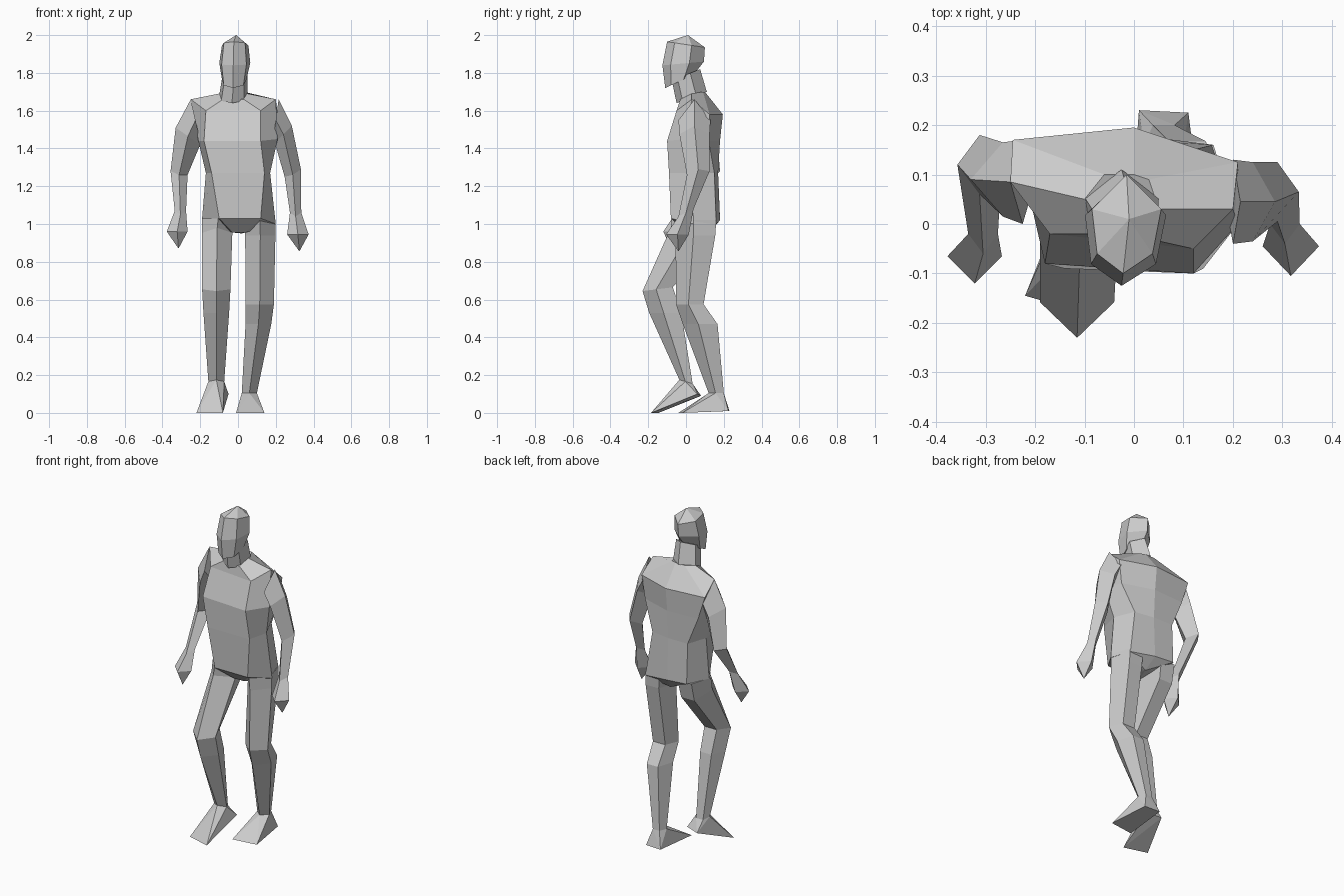
import bpy
import bmesh
from mathutils import Vector

cube = bpy.data.objects.get("Cube")
if cube:
    bpy.data.objects.remove(cube, do_unlink=True)

# One plain grey for the whole figure
grey = bpy.data.materials.new("plain_grey")
grey.use_nodes = True
colour = (0.6, 0.6, 0.6, 1)
grey.diffuse_color = colour
grey.node_tree.nodes["Principled BSDF"].inputs["Base Color"].default_value = colour

# Unit cross-sections as (outward, backward) offsets
DIAMOND = [(0, -1), (1, 0), (0, 1), (-1, 0)]
LEG = [(0, -1), (1, -.1), (.55, 1), (-.55, 1), (-1, -.1)]
HEAD = [(-.1, -1), (.75, -.6), (1, .3), (0, 1), (-1, .3), (-.85, -.6)]


def finish(name, bm):
    """Turn a bmesh into a flat-shaded object."""
    bmesh.ops.recalc_face_normals(bm, faces=bm.faces[:])
    mesh = bpy.data.meshes.new(name)
    bm.to_mesh(mesh)
    bm.free()
    mesh.materials.append(grey)
    obj = bpy.data.objects.new(name, mesh)
    bpy.context.collection.objects.link(obj)
    return obj


def ring(profile, side, centre, rx, ry, tilt_x=0, tilt_y=0):
    """Place a cross-section; the tilts raise its outer and rear points."""
    cx, cy, cz = centre
    return [Vector((cx + side * rx * u, cy + ry * v, cz + tilt_x * u + tilt_y * v))
            for u, v in profile]


def loft(name, rings, tip=None):
    """Skin a stack of rings, closing the end flat or to a point."""
    bm = bmesh.new()
    rows = [[bm.verts.new(p) for p in r] for r in rings]
    count = len(rows[0])
    for a, b in zip(rows, rows[1:]):
        for i in range(count):
            j = (i + 1) % count
            bm.faces.new((a[i], a[j], b[j], b[i]))
    bm.faces.new(rows[0])
    if tip:
        end = bm.verts.new(tip)
        for i in range(count):
            bm.faces.new((rows[-1][i], rows[-1][(i + 1) % count], end))
    else:
        bm.faces.new(rows[-1])
    return finish(name, bm)


def hull(name, points):
    """Wrap points in a convex solid."""
    bm = bmesh.new()
    for p in points:
        bm.verts.new(p)
    result = bmesh.ops.convex_hull(bm, input=bm.verts[:])
    loose = {v for v in result["geom_interior"] if isinstance(v, bmesh.types.BMVert)}
    bmesh.ops.delete(bm, geom=list(loose), context="VERTS")
    return finish(name, bm)


def limb(name, profile, side, sections, tip=None):
    return loft(name, [ring(profile, side, *s) for s in sections], tip)


# Torso: each level runs front, left side, back, right side
hips = [(-.10, -.08, 1.03), (.12, -.08, 1.03), (.2, .04, 1.0), (.16, .16, 1.0),
        (0, .18, 1.02), (-.13, .18, 1.03), (-.19, .05, 1.03)]
waist = [(-.14, -.09, 1.27), (.14, -.09, 1.27), (.17, .03, 1.27), (.12, .15, 1.27),
         (0, .17, 1.27), (-.13, .17, 1.27), (-.17, .05, 1.27)]
chest = [(-.18, -.08, 1.44), (.12, -.10, 1.44), (.21, 0, 1.45), (.19, .12, 1.44),
         (0, .18, 1.44), (-.2, .17, 1.44), (-.21, .05, 1.44)]
shoulders = [(-.17, -.02, 1.6), (.12, -.05, 1.6), (.2, .03, 1.66), (.21, .125, 1.58),
             (0, .195, 1.58), (-.245, .17, 1.58), (-.25, .085, 1.66)]
collar = [(-.08, -.02, 1.66), (.03, -.03, 1.66), (.05, .03, 1.69), (.03, .09, 1.7),
          (0, .1, 1.7), (-.06, .1, 1.7), (-.1, .05, 1.69)]
loft("torso", [hips, waist, chest, shoulders, collar])

# Pelvis wedge closing the torso between the legs
hull("pelvis", hips + [(-.03, 0, .955), (.04, 0, .955), (.02, .12, .95)])

# Neck and head
limb("neck", HEAD, 1, [
    ((-.025, .03, 1.67), .075, .08, 0, .03),
    ((-.015, 0, 1.79), .065, .075, 0, .03)])
limb("head", HEAD, 1, [
    ((-.02, -.035, 1.755), .065, .075, 0, .035),
    ((-.017, -.015, 1.85), .082, .11, 0, .01),
    ((-.015, 0, 1.95), .07, .1, 0, -.015)], tip=(-.01, .01, 2))

# Arms: shoulder, upper arm, elbow, wrist, palm, fingertips
limb("right_arm", DIAMOND, -1, [
    ((-.225, .085, 1.55), .025, .085, .11),
    ((-.265, .09, 1.465), .065, .075, .045),
    ((-.312, .12, 1.27), .045, .06, .01, .01),
    ((-.305, -.02, 1.07), .03, .04, 0, .02),
    ((-.322, -.065, .96), .055, .055)], tip=(-.315, -.08, .87))
limb("left_arm", DIAMOND, 1, [
    ((.2, .045, 1.55), .015, .085, .11),
    ((.24, .045, 1.475), .045, .08, .045),
    ((.29, .065, 1.27), .043, .06, .02, .01),
    ((.305, 0, 1.06), .03, .04, 0, .02),
    ((.317, -.045, .945), .057, .06)], tip=(.325, -.04, .855))

# Legs: hip, knee, calf, ankle
limb("right_leg", LEG, -1, [
    ((-.105, .045, 1.03), .085, .12),
    ((-.11, .03, .95), .08, .11, 0, -.03),
    ((-.115, -.15, .655), .075, .08, 0, .01),
    ((-.115, -.11, .53), .068, .085),
    ((-.115, 0, .165), .042, .035, 0, -.01)])
limb("left_leg", LEG, 1, [
    ((.115, .05, 1.02), .083, .11),
    ((.118, .05, .94), .08, .105),
    ((.115, .02, .575), .075, .073),
    ((.108, .075, .47), .068, .092),
    ((.06, .16, .105), .04, .04)])

# Feet: ankle ring joined to the sole corners
right_ankle = ring(LEG, -1, (-.115, 0, .165), .042, .035, 0, -.01)
hull("right_foot", right_ankle + [Vector(p) for p in (
    (-.22, -.145, 0), (-.08, -.185, 0), (-.05, .06, .1), (-.13, .08, .09))])
left_ankle = ring(LEG, 1, (.06, .16, .105), .04, .04)
hull("left_foot", left_ankle + [Vector(p) for p in (
    (-.01, -.04, 0), (.14, -.02, 0), (.11, .225, .01), (.01, .23, .01))])
